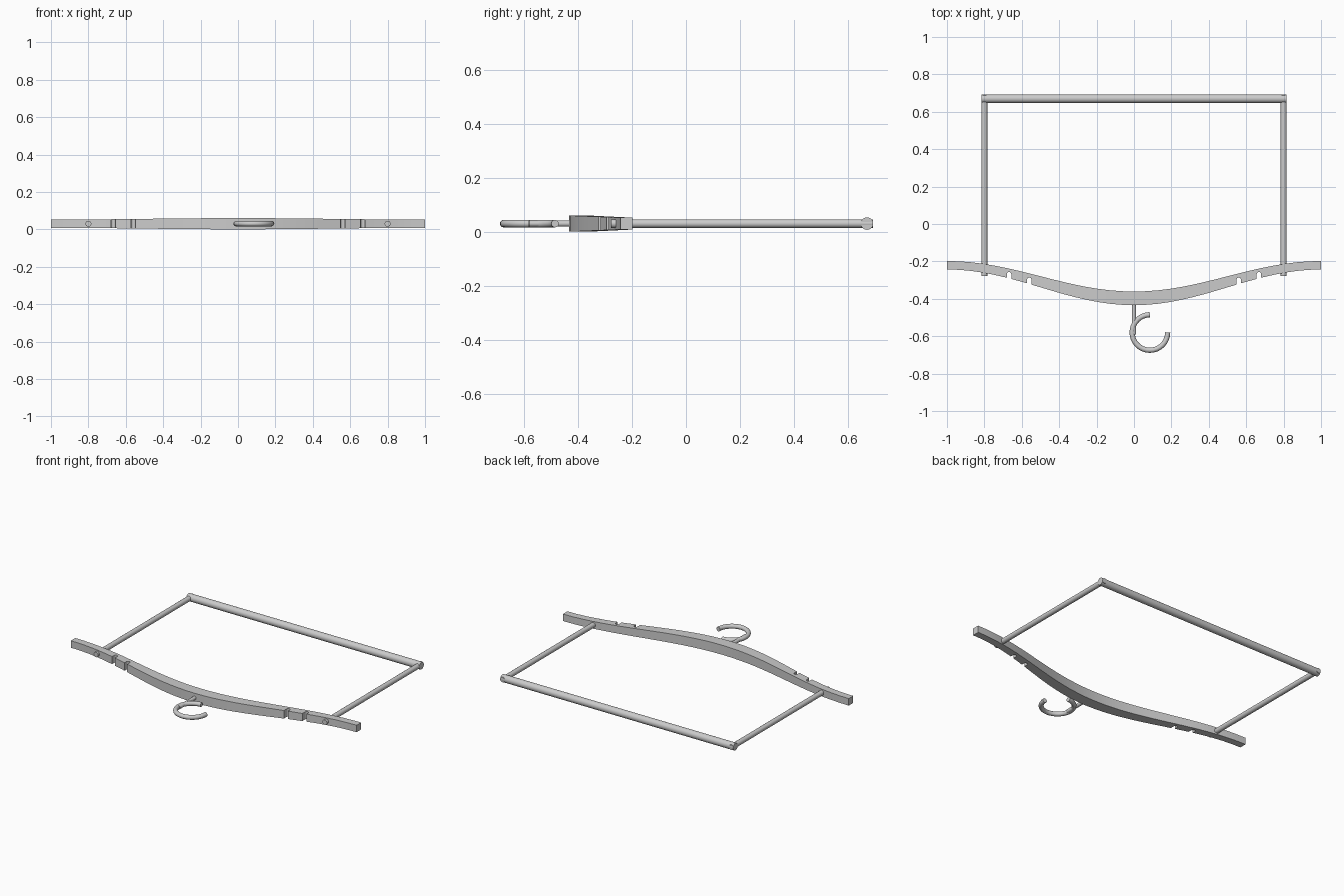
import bpy, bmesh
from math import pi, cos, sin
from mathutils import Vector

if "Cube" in bpy.data.objects:
    bpy.data.objects.remove(bpy.data.objects["Cube"])

ZC = 0.03  # mid height of every part


def finish(name, bm):
    bmesh.ops.recalc_face_normals(bm, faces=bm.faces)
    me = bpy.data.meshes.new(name)
    bm.to_mesh(me)
    bm.free()
    ob = bpy.data.objects.new(name, me)
    bpy.context.collection.objects.link(ob)
    return ob


def activate(ob):
    bpy.ops.object.select_all(action='DESELECT')
    ob.select_set(True)
    bpy.context.view_layer.objects.active = ob


def smooth(ob):
    activate(ob)
    bpy.ops.object.shade_smooth_by_angle(angle=pi / 6)
    return ob


def loft(name, rings):
    """Skin equal-length closed rings and cap both ends."""
    bm = bmesh.new()
    rows = [[bm.verts.new(p) for p in r] for r in rings]
    n = len(rows[0])
    for a, b in zip(rows, rows[1:]):
        for i in range(n):
            j = (i + 1) % n
            bm.faces.new((a[i], a[j], b[j], b[i]))
    bm.faces.new(rows[0])
    bm.faces.new(rows[-1])
    return finish(name, bm)


def tube(name, path, radius, sides=16):
    """Round bar along a path lying in the plane z = ZC."""
    pts = [Vector((x, y, ZC)) for x, y in path]
    rings = []
    for i, p in enumerate(pts):
        t = (pts[min(i + 1, len(pts) - 1)] - pts[max(i - 1, 0)]).normalized()
        side = Vector((-t.y, t.x, 0))
        rings.append([p + radius * (side * cos(2 * pi * k / sides) + Vector((0, 0, sin(2 * pi * k / sides))))
                      for k in range(sides)])
    return smooth(loft(name, rings))


# curved shoulder beam, thicker towards the middle
def back_y(w):
    return -0.198 - 0.163 * w


def front_y(w):
    return -0.243 - 0.191 * w


rings = []
for i in range(33):
    x = -1 + i / 16
    w = (1 + cos(pi * x)) / 2
    h = 0.022 + 0.008 * w
    rings.append([(x, back_y(w), ZC - h), (x, back_y(w), ZC + h),
                  (x, front_y(w), ZC + h), (x, front_y(w), ZC - h)])
beam = loft("shoulder_beam", rings)

# round-bottomed strap notches cut in the front edge
for x in (-0.668, -0.56, 0.56, 0.668):
    r = 0.012
    top = front_y((1 + cos(pi * x)) / 2) + 0.022
    outline = [(x - r, top - 0.1)] + [(x - r * cos(pi * k / 8), top + r * sin(pi * k / 8))
                                      for k in range(9)] + [(x + r, top - 0.1)]
    cutter = loft("notch_cutter", [[(a, b, z) for a, b in outline] for z in (-0.1, 0.2)])
    cutter.hide_render = True
    mod = beam.modifiers.new("notch", 'BOOLEAN')
    mod.operation, mod.solver, mod.object = 'DIFFERENCE', 'EXACT', cutter
    activate(beam)
    bpy.ops.object.modifier_apply(modifier=mod.name)
    bpy.data.objects.remove(cutter)
smooth(beam)

# trouser bar and the two side rods that pass through it and the beam
tube("trouser_bar", [(-0.815, 0.67), (0.815, 0.67)], 0.023, 24)
for side, s in (("left", -1), ("right", 1)):
    tube(side + "_side_rod", [(s * 0.8, -0.277), (s * 0.8, 0.692)], 0.016)

# hook stem and three-quarter ring hook
tube("hook_stem", [(0, -0.40), (0, -0.592)], 0.0115)
tube("hook", [(0.085 + 0.095 * cos(pi / 2 + 1.5 * pi * k / 24),
               -0.58 + 0.095 * sin(pi / 2 + 1.5 * pi * k / 24)) for k in range(25)], 0.014)
